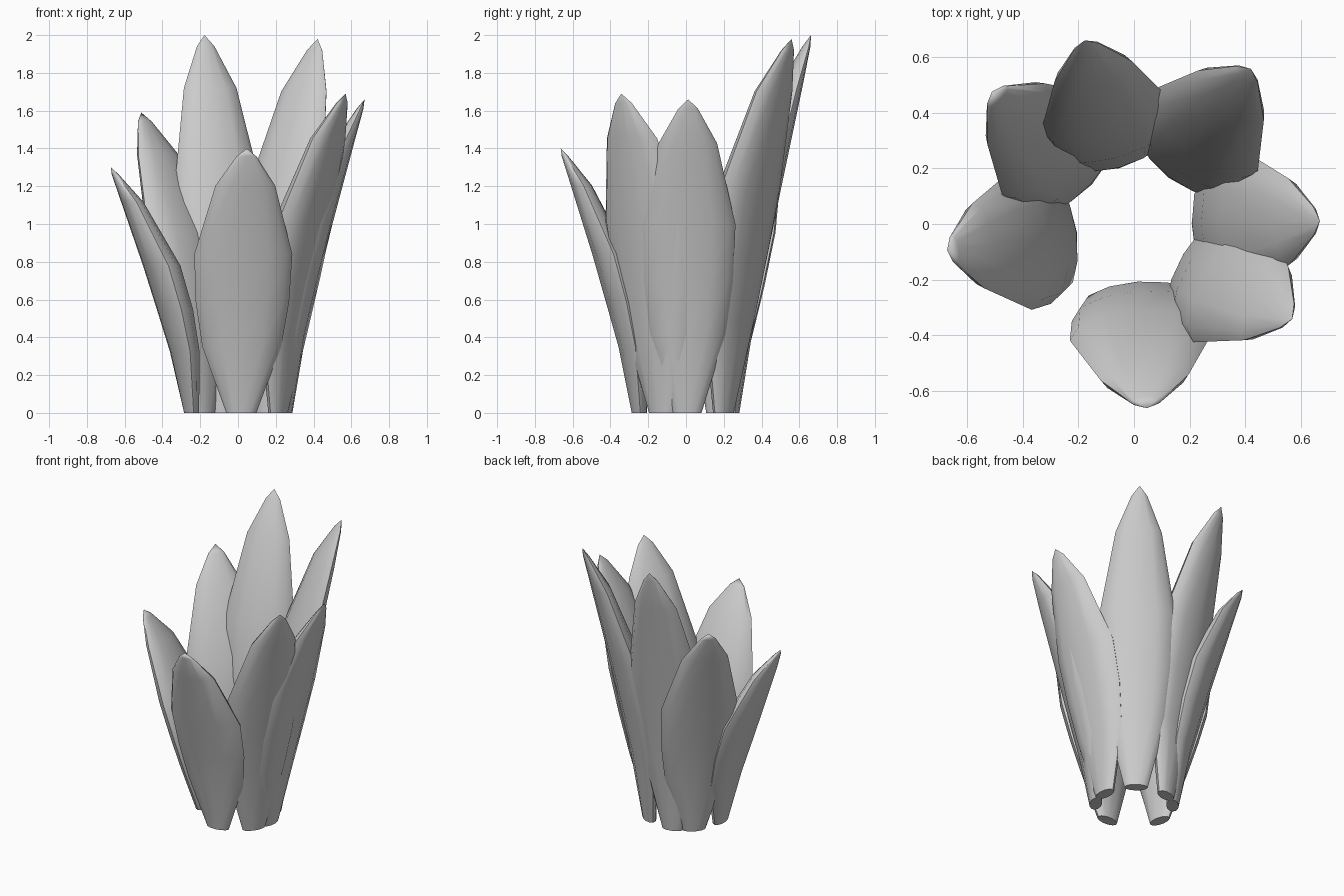
import bpy, bmesh
from math import sin, cos, radians, pi

if "Cube" in bpy.data.objects:
    bpy.data.objects.remove(bpy.data.objects["Cube"])

SIDES = 12
# Leaf rings: height fraction, distance from centre, half width, half thickness
RINGS = [(0.0, 0.248, 0.078, 0.040),
         (0.25, 0.284, 0.205, 0.075),
         (0.42, 0.335, 0.243, 0.092),
         (0.60, 0.405, 0.255, 0.095),
         (0.86, 0.560, 0.155, 0.056),
         (0.97, 0.648, 0.052, 0.018)]

# Each leaf: direction in degrees, height, tip distance, width factor
LEAVES = [(-86, 1.40, 0.665, 1.02),
          (-31, 1.69, 0.665, 1.0),
          (1, 1.66, 0.67, 1.0),
          (53, 1.98, 0.70, 0.96),
          (105, 2.00, 0.685, 0.93),
          (137, 1.59, 0.70, 0.98),
          (188, 1.30, 0.68, 1.0)]


def make_leaf(name, angle, height, tip, width):
    a = radians(angle)
    k = tip / 0.672
    bm = bmesh.new()

    def place(r, s, z):
        return bm.verts.new((r * cos(a) - s * sin(a), r * sin(a) + s * cos(a), z))

    # lens-shaped rings from base to tip
    rings = []
    for t, r, w, d in RINGS:
        rr = r * (1 + (k - 1) * t)
        rings.append([place(rr + d * cos(2 * pi * i / SIDES),
                            width * w * sin(2 * pi * i / SIDES), t * height)
                      for i in range(SIDES)])
    for lo, hi in zip(rings, rings[1:]):
        for i in range(SIDES):
            j = (i + 1) % SIDES
            bm.faces.new((lo[i], lo[j], hi[j], hi[i]))
    # base cap and pointed tip
    bm.faces.new(rings[0][::-1])
    top = place(tip, 0, height)
    for i in range(SIDES):
        bm.faces.new((rings[-1][i], rings[-1][(i + 1) % SIDES], top))
    bmesh.ops.recalc_face_normals(bm, faces=bm.faces)

    mesh = bpy.data.meshes.new(name)
    bm.to_mesh(mesh)
    bm.free()
    ob = bpy.data.objects.new(name, mesh)
    bpy.context.collection.objects.link(ob)
    bpy.ops.object.select_all(action='DESELECT')
    ob.select_set(True)
    bpy.context.view_layer.objects.active = ob
    bpy.ops.object.shade_smooth_by_angle(angle=radians(60))


# Ring of upright leaves
for n, spec in enumerate(LEAVES):
    make_leaf(f"leaf_{n + 1}", *spec)
